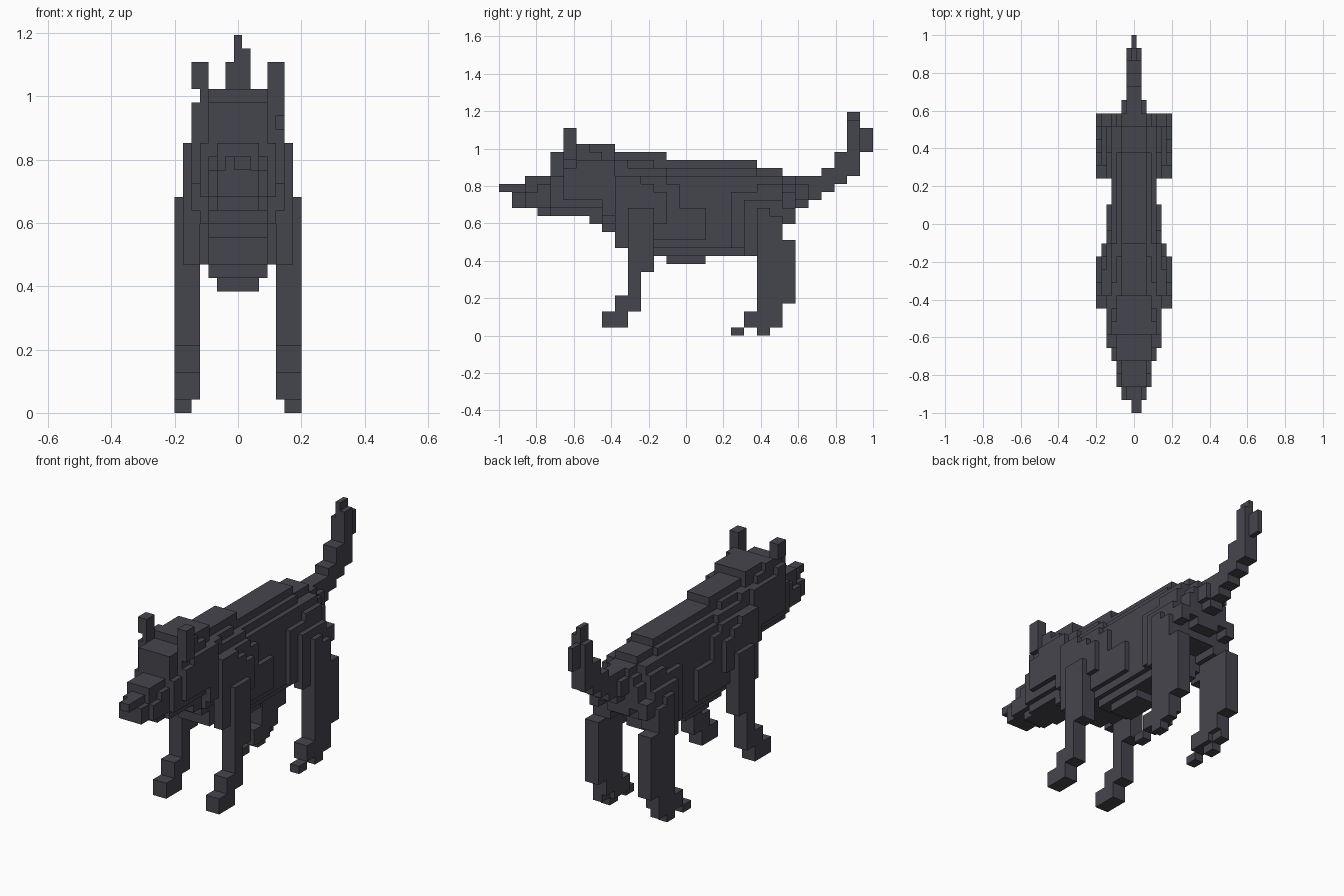
import bpy, bmesh

if "Cube" in bpy.data.objects:
    bpy.data.objects.remove(bpy.data.objects["Cube"])

# Voxel grid: 15 x 29 x 28 cells
SX, SY, SZ = 0.4 / 15, 2 / 29, 1.195 / 28

mat = bpy.data.materials.new("dark_fur")
mat.diffuse_color = (0.06, 0.06, 0.075, 1)
mat.use_nodes = True
mat.node_tree.nodes["Principled BSDF"].inputs["Base Color"].default_value = mat.diffuse_color


def fill(boxes, mirror=False):
    """Cells from boxes given as (x first, x last, y start, y end, z start, z end)."""
    cells = set()
    for x0, x1, y0, y1, z0, z1 in boxes:
        for x in range(x0, x1 + 1):
            for y in range(y0, y1):
                for z in range(z0, z1):
                    cells.add((x, y, z))
                    if mirror:
                        cells.add((-x, y, z))
    return cells


def centred(boxes):
    """Boxes centred on x, given as (half width, y start, y end, z start, z end)."""
    return fill([(-h, h) + tuple(r) for h, *r in boxes])


parts = {}

# Head with snout
parts["head"] = centred([
    (2, 1, 2, 16, 18), (1, 1, 2, 18, 19),
    (2, 2, 4, 16, 20), (3, 2, 4, 16, 18), (3, 3, 4, 16, 19), (2, 3, 5, 15, 16),
    (3, 4, 9, 15, 23), (4, 4, 9, 16, 20), (4, 5, 8, 16, 23),
    (4, 6, 7, 23, 24), (3, 7, 9, 23, 24), (5, 5, 8, 17, 21), (5, 6, 9, 17, 22),
]) | fill([(0, 1, 0, 1, 18, 19)])

# Ears
parts["ears"] = fill([(4, 5, 5, 6, 24, 26), (4, 4, 5, 6, 22, 24)], True) | fill(
    [(5, 5, 5, 6, 22, 24), (-5, -5, 5, 6, 20, 23)])

# Chest, ribs, belly and rump
parts["body"] = centred([
    (3, 7, 8, 14, 23), (3, 8, 9, 13, 23), (3, 9, 10, 11, 22), (2, 9, 13, 22, 23),
    (4, 8, 10, 14, 22), (4, 10, 13, 11, 21), (5, 8, 13, 15, 20),
    (3, 10, 12, 11, 22), (3, 12, 16, 10, 21), (3, 16, 20, 10, 21), (2, 13, 16, 9, 10),
    (4, 12, 22, 11, 20), (5, 12, 14, 12, 19), (5, 14, 16, 12, 16),
    (2, 9, 20, 20, 22), (3, 20, 22, 13, 20), (2, 20, 22, 20, 21),
    (3, 22, 23, 15, 19), (2, 22, 23, 14, 20), (5, 16, 18, 11, 12),
]) - fill([(-4, 4, 20, 22, 9, 13), (-5, 5, 16, 18, 11, 12)]) | fill(
    [(4, 4, 16, 20, 11, 18)], True)

# Front legs with shoulders
parts["front_legs"] = fill([
    (5, 7, 8, 10, 1, 3), (5, 7, 9, 11, 3, 5), (5, 7, 10, 11, 5, 11),
    (5, 7, 11, 12, 8, 11), (5, 7, 10, 12, 11, 16), (5, 6, 9, 12, 11, 14),
    (5, 6, 9, 13, 14, 18), (5, 6, 9, 11, 18, 20), (5, 6, 11, 12, 18, 19),
], True)

# Hind legs with thighs
parts["hind_legs"] = fill([
    (6, 7, 18, 19, 0, 1), (6, 7, 20, 21, 0, 1), (5, 7, 19, 21, 1, 3),
    (5, 7, 20, 22, 1, 5), (5, 7, 20, 22, 5, 10), (5, 7, 22, 23, 4, 12),
    (5, 7, 20, 22, 10, 15), (6, 7, 20, 21, 15, 16), (5, 6, 19, 22, 10, 17),
    (5, 6, 22, 23, 14, 16), (5, 5, 18, 22, 11, 18), (5, 5, 20, 22, 18, 19),
    (4, 4, 20, 22, 12, 19), (4, 4, 22, 23, 15, 18),
], True) - fill([(5, 5, 21, 22, 1, 2)], True)

# Tail
parts["tail"] = centred([
    (1, 23, 24, 16, 20), (2, 23, 24, 17, 19), (1, 24, 25, 17, 20), (1, 25, 26, 18, 21),
    (1, 26, 27, 19, 23), (1, 27, 28, 20, 26), (0, 27, 28, 26, 28), (0, 28, 29, 23, 26),
]) | fill([(1, 1, 27, 28, 26, 27)])

# Only the outer skin of the voxels is built
solid = set().union(*parts.values())
taken = set()
for name, cells in parts.items():
    bm = bmesh.new()
    verts = {}

    def vert(p):
        if p not in verts:
            verts[p] = bm.verts.new(((p[0] - 7.5) * SX, p[1] * SY - 1, p[2] * SZ))
        return verts[p]

    for c in cells - taken:
        for axis in range(3):
            for side in (0, 1):
                n = list(c)
                n[axis] += 2 * side - 1
                if tuple(n) in solid:
                    continue
                quad = []
                for a, b in ((0, 0), (1, 0), (1, 1), (0, 1)):
                    p = [c[0] + 7, c[1], c[2]]
                    p[axis] += side
                    p[(axis + 1) % 3] += a
                    p[(axis + 2) % 3] += b
                    quad.append(vert(tuple(p)))
                bm.faces.new(quad if side else quad[::-1])
    taken |= cells
    mesh = bpy.data.meshes.new(name)
    bm.to_mesh(mesh)
    bm.free()
    mesh.materials.append(mat)
    bpy.context.collection.objects.link(bpy.data.objects.new(name, mesh))
